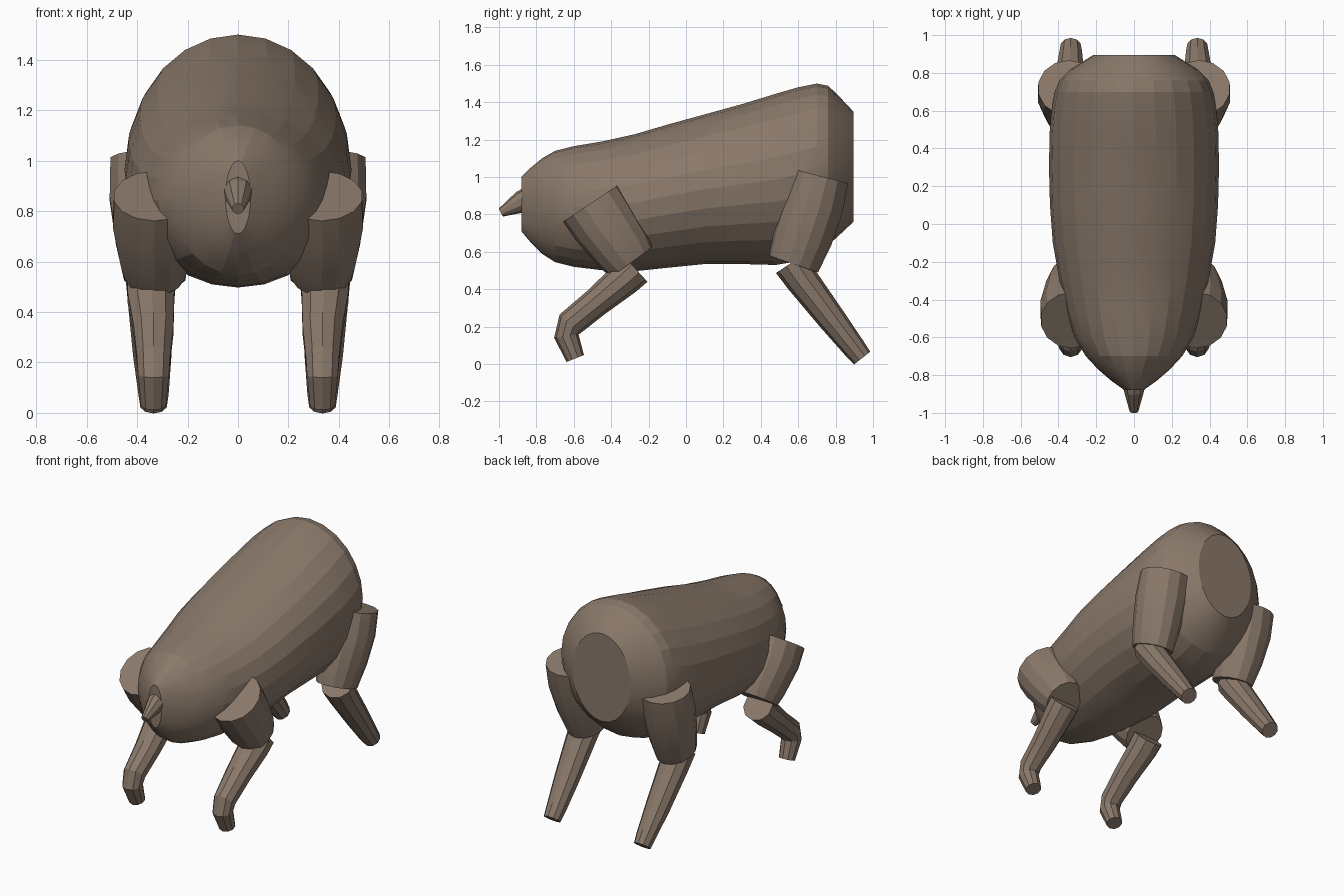
import bpy, bmesh, math
from mathutils import Vector

hide = bpy.data.materials.new("warm_grey_brown")
hide.diffuse_color = (0.255, 0.19, 0.145, 1)


def loft(name, rings):
    """Skin a list of equal-length vertex rings and cap both ends."""
    bm = bmesh.new()
    loops = [[bm.verts.new(p) for p in ring] for ring in rings]
    n = len(loops[0])
    for a, b in zip(loops, loops[1:]):
        for i in range(n):
            j = (i + 1) % n
            bm.faces.new((a[i], a[j], b[j], b[i]))
    bm.faces.new(loops[0])
    bm.faces.new(loops[-1])
    bmesh.ops.recalc_face_normals(bm, faces=bm.faces)
    mesh = bpy.data.meshes.new(name)
    bm.to_mesh(mesh)
    bm.free()
    mesh.materials.append(hide)
    obj = bpy.data.objects.new(name, mesh)
    bpy.context.collection.objects.link(obj)
    bpy.ops.object.select_all(action='DESELECT')
    obj.select_set(True)
    bpy.context.view_layer.objects.active = obj
    bpy.ops.object.shade_smooth_by_angle(angle=math.radians(14))
    return obj


def limb(name, side, path, sides):
    """Tube through (x, y, z, radius across, radius fore-aft, cap slant)."""
    pts = [Vector((side * p[0], p[1], p[2])) for p in path]
    rings = []
    for k, p in enumerate(path):
        t = pts[min(k + 1, len(pts) - 1)] - pts[max(k - 1, 0)]
        t.x = 0
        t.normalize()
        across = Vector((1, 0, 0))
        fore = across.cross(t)
        ring = []
        for i in range(sides):
            a = 2 * math.pi * (i + 0.5) / sides
            ring.append(pts[k] + across * p[3] * math.cos(a) + fore * p[4] * math.sin(a))
        rings.append(ring)
    return loft(name, rings)


# Body: (y, underside z, top z, half width)
sections = [
    (-0.88, 0.71, 1.00, 0.05), (-0.83, 0.65, 1.05, 0.12), (-0.77, 0.59, 1.10, 0.19),
    (-0.70, 0.545, 1.14, 0.255), (-0.60, 0.52, 1.165, 0.315), (-0.45, 0.502, 1.19, 0.36),
    (-0.27, 0.497, 1.23, 0.40), (-0.10, 0.515, 1.28, 0.43), (0.10, 0.535, 1.335, 0.445),
    (0.30, 0.535, 1.39, 0.45), (0.48, 0.53, 1.445, 0.447), (0.60, 0.55, 1.48, 0.437),
    (0.70, 0.59, 1.50, 0.42), (0.76, 0.635, 1.488, 0.395), (0.82, 0.69, 1.43, 0.335),
    (0.895, 0.76, 1.35, 0.215),
]
N = 24
loft("body", [[(w * math.cos(2 * math.pi * i / N), y,
                (lo + hi) / 2 + (hi - lo) / 2 * math.sin(2 * math.pi * i / N))
               for i in range(N)] for y, lo, hi, w in sections])

# Small pointed stub on the front end
limb("front_stub", 1, [(0, -0.82, 0.89, 0.068, 0.068), (0, -0.88, 0.868, 0.055, 0.06),
                       (0, -0.99, 0.81, 0.024, 0.024)], 10)

# Legs, mirrored left and right
for side, label in ((-1, "left"), (1, "right")):
    limb(label + "_front_thigh", side, [
        (0.33, -0.51, 0.86, 0.165, 0.178), (0.335, -0.44, 0.755, 0.165, 0.175),
        (0.33, -0.33, 0.60, 0.138, 0.155), (0.33, -0.29, 0.545, 0.12, 0.135)], 14)
    limb(label + "_front_shin", side, [
        (0.345, -0.27, 0.51, 0.10, 0.095), (0.345, -0.33, 0.455, 0.097, 0.092),
        (0.335, -0.48, 0.33, 0.083, 0.078), (0.335, -0.62, 0.215, 0.07, 0.075),
        (0.335, -0.64, 0.15, 0.064, 0.066), (0.335, -0.592, 0.03, 0.052, 0.05)], 10)
    limb(label + "_rear_thigh", side, [
        (0.345, 0.72, 1.005, 0.165, 0.152), (0.345, 0.68, 0.85, 0.168, 0.162),
        (0.34, 0.625, 0.68, 0.148, 0.158), (0.33, 0.575, 0.535, 0.125, 0.138)], 14)
    limb(label + "_rear_shin", side, [
        (0.345, 0.56, 0.54, 0.105, 0.095), (0.345, 0.62, 0.45, 0.096, 0.088),
        (0.34, 0.78, 0.24, 0.08, 0.075), (0.335, 0.90, 0.085, 0.063, 0.062),
        (0.335, 0.942, 0.032, 0.055, 0.055)], 10)
